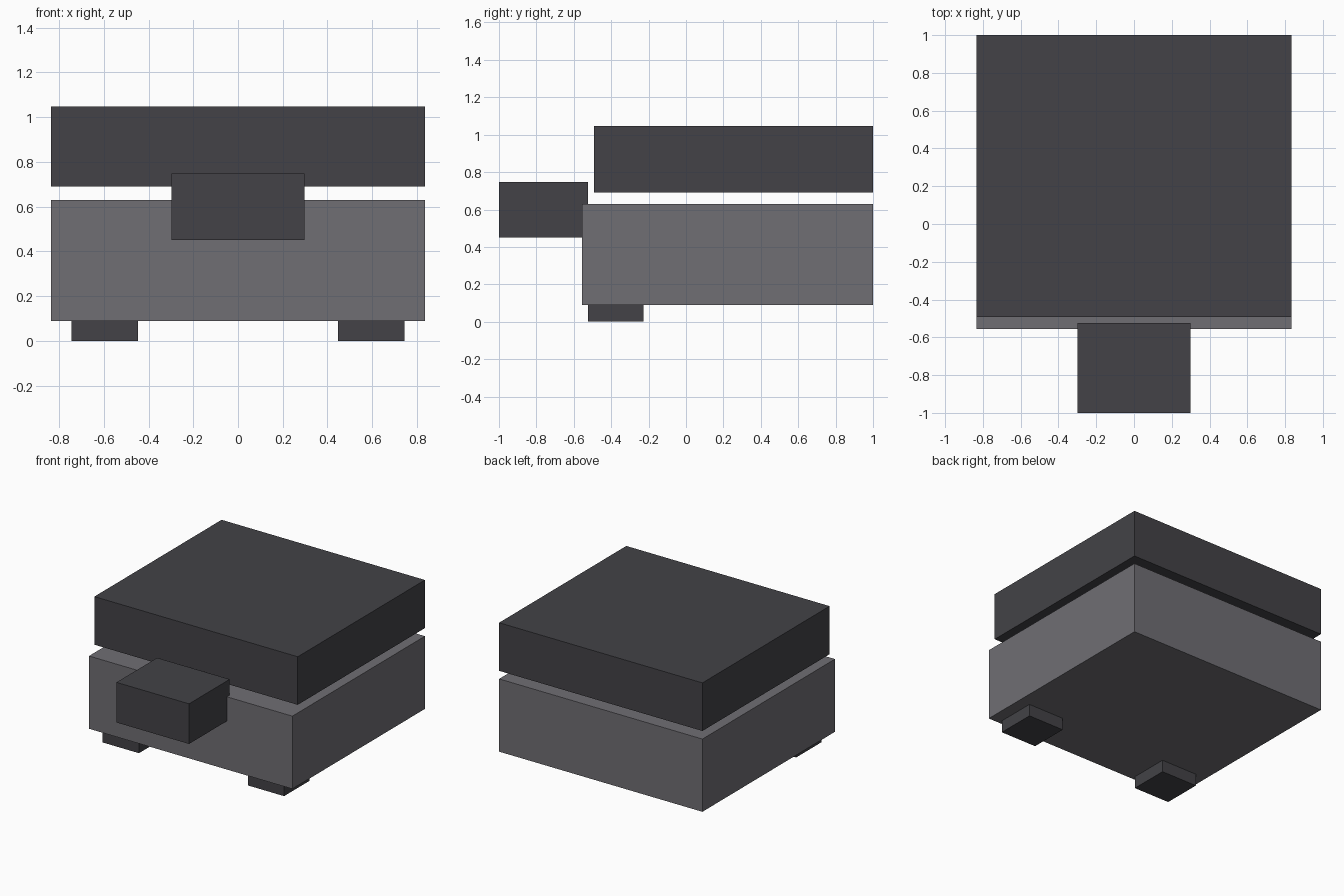
import bpy

if "Cube" in bpy.data.objects:
    bpy.data.objects.remove(bpy.data.objects["Cube"])


def material(name, color):
    m = bpy.data.materials.new(name)
    m.diffuse_color = (*color, 1)
    m.use_nodes = True
    m.node_tree.nodes["Principled BSDF"].inputs["Base Color"].default_value = m.diffuse_color
    return m


dark = material("dark_grey", (0.056, 0.055, 0.063))
light = material("mid_grey", (0.160, 0.157, 0.173))


def box(name, lo, hi, mat):
    """Axis-aligned box between two corners."""
    centre = [(a + b) / 2 for a, b in zip(lo, hi)]
    bpy.ops.mesh.primitive_cube_add(size=1, location=centre)
    ob = bpy.context.object
    ob.name = name
    ob.scale = [b - a for a, b in zip(lo, hi)]
    bpy.ops.object.transform_apply(location=False, rotation=False, scale=True)
    ob.data.materials.append(mat)
    return ob


# Main body and the slab floating above it
box("body", (-0.835, -0.555, 0.09), (0.835, 1.0, 0.63), light)
box("upper_slab", (-0.835, -0.492, 0.69), (0.835, 1.0, 1.047), dark)

# Block projecting from the front, sunk slightly into the body
box("front_block", (-0.298, -1.0, 0.45), (0.298, -0.523, 0.748), dark)

# Pair of front feet
for side, name in ((-1, "left_foot"), (1, "right_foot")):
    x = side * 0.596
    box(name, (x - 0.149, -0.523, 0.0), (x + 0.149, -0.228, 0.09), dark)
